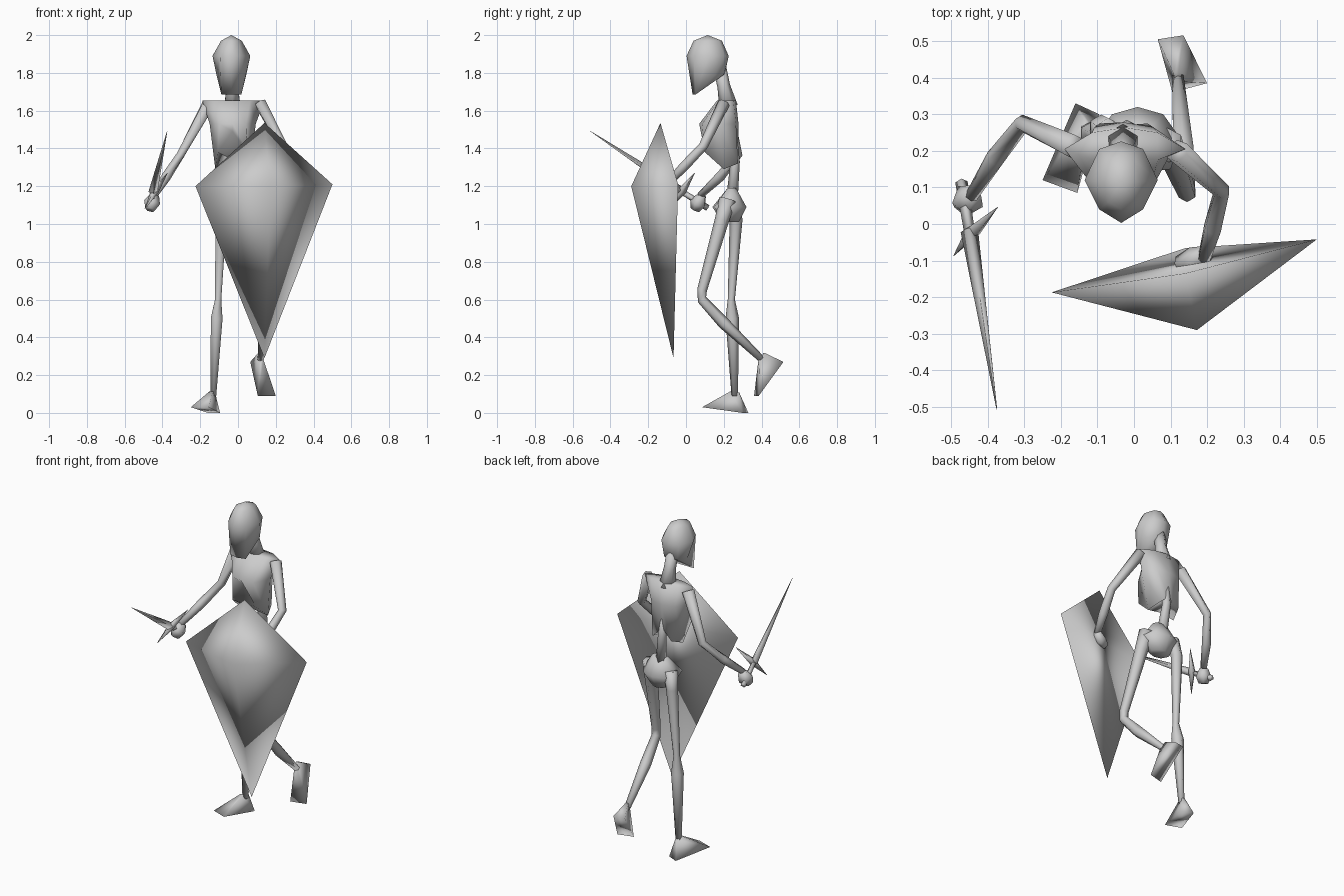
import bpy, bmesh, math
from mathutils import Vector

cube = bpy.data.objects.get("Cube")
if cube:
    bpy.data.objects.remove(cube, do_unlink=True)

grey = bpy.data.materials.new("plain_grey")
grey.use_nodes = True
grey.diffuse_color = (0.6, 0.6, 0.6, 1)
grey.node_tree.nodes["Principled BSDF"].inputs["Base Color"].default_value = grey.diffuse_color


def loft(name, rings):
    """Skin a list of point rings, capped; a ring of one point closes to a tip."""
    bm = bmesh.new()
    loops = [[bm.verts.new(p) for p in ring] for ring in rings]
    for a, b in zip(loops, loops[1:]):
        for i in range(len(a)):
            j = (i + 1) % len(a)
            if len(b) == 1:
                bm.faces.new((a[i], a[j], b[0]))
            else:
                bm.faces.new((a[i], a[j], b[j], b[i]))
    for loop in (loops[0], loops[-1]):
        if len(loop) > 2:
            bm.faces.new(loop)
    bmesh.ops.recalc_face_normals(bm, faces=bm.faces)
    mesh = bpy.data.meshes.new(name)
    bm.to_mesh(mesh)
    bm.free()
    mesh.shade_smooth()
    mesh.materials.append(grey)
    bpy.context.collection.objects.link(bpy.data.objects.new(name, mesh))


def limb(name, path, sides=6):
    """Tapered tube through (x, y, z, radius) stations."""
    pts = [Vector(p[:3]) for p in path]
    rings = []
    for i, p in enumerate(pts):
        t = (pts[min(i + 1, len(pts) - 1)] - pts[max(i - 1, 0)]).normalized()
        u = t.cross(Vector((1, 0, 0))).normalized()
        v = t.cross(u)
        r = path[i][3]
        angles = [math.tau * k / sides for k in range(sides)]
        rings.append([p + r * (u * math.cos(a) + v * math.sin(a)) for a in angles])
    loft(name, rings)


def mirrored(cx, half):
    """Full ring from a half outline that runs from front centre to back centre."""
    other = [(-x, y, z) for x, y, z in half[-2:0:-1]]
    return [(cx + x, y, z) for x, y, z in half + other]


def level(z, *points):
    return [(x, y, z) for x, y in points]


def foot(name, ankle, sole):
    sole = [Vector(p) for p in sole]
    mid = sum(sole, Vector()) / len(sole)
    loft(name, [[Vector(ankle) + (p - mid) * 0.2 for p in sole], sole])


# Head, with the jaw sloping down to the chin
HX = -0.035
loft("head", [
    mirrored(HX, [(0, .035, 1.685), (.053, .05, 1.685), (.078, .15, 1.785),
                  (.045, .2, 1.79), (0, .205, 1.79)]),
    mirrored(HX, level(1.89, (0, .003), (.06, .04), (.1, .12), (.06, .205), (0, .226))),
    mirrored(HX, level(1.97, (0, .04), (.035, .06), (.055, .115), (.035, .175), (0, .19))),
    [(HX, .115, 2.0)]])
limb("neck", [(-.035, .18, 1.82, .035), (-.03, .2, 1.73, .034), (-.03, .225, 1.62, .05)])

# Rib cage with wide shoulders and an arched lower front, then spine and pelvis
loft("rib_cage", [
    mirrored(-.025, level(1.655, (0, .165), (.09, .175), (.165, .205), (.09, .25), (0, .264))),
    mirrored(-.028, level(1.53, (0, .07), (.07, .085), (.122, .18), (.08, .265), (0, .278))),
    mirrored(-.028, [(0, .11, 1.49), (.08, .1, 1.38), (.092, .2, 1.29),
                     (.065, .275, 1.32), (0, .27, 1.38)])])
limb("spine", [(-.025, .24, 1.47, .03), (-.02, .26, 1.33, .025), (0, .245, 1.15, .03)])
loft("pelvis", [
    mirrored(.01, level(1.19, (0, .22), (.04, .22), (.05, .24), (.03, .26), (0, .265))),
    mirrored(.01, level(1.09, (0, .14), (.09, .15), (.12, .23), (.07, .3), (0, .32))),
    mirrored(.01, level(1.01, (0, .19), (.04, .2), (.06, .24), (.03, .27), (0, .28)))])

# Arms and hands
limb("right_arm", [(-.162, .21, 1.625, .035), (-.305, .275, 1.365, .024),
                   (-.38, .18, 1.25, .026), (-.445, .075, 1.15, .018)])
limb("right_hand", [(-.44, .085, 1.15, .025), (-.455, .065, 1.11, .046),
                    (-.465, .05, 1.075, .028)], 5)
limb("left_arm", [(.118, .2, 1.64, .033), (.24, .09, 1.41, .024),
                  (.215, -.01, 1.305, .026), (.19, -.1, 1.21, .018)])
limb("left_hand", [(.2, -.08, 1.22, .022), (.165, -.1, 1.19, .038),
                   (.12, -.11, 1.17, .022)], 5)

# Legs, the left one bent and lifted behind
limb("right_leg", [(-.07, .25, 1.12, .04), (-.09, .265, 1.02, .034),
                   (-.105, .24, .6, .019), (-.113, .245, .5, .036),
                   (-.13, .258, .09, .017)])
limb("left_leg", [(.09, .22, 1.13, .045), (.105, .19, 1.02, .038),
                  (.145, .085, .65, .026), (.145, .085, .6, .026),
                  (.135, .2, .475, .032), (.12, .4, .285, .018)])
foot("right_foot", (-.135, .258, .11),
     [(-.25, .12, .03), (-.155, .085, .03), (-.095, .3, 0), (-.16, .33, 0)])
foot("left_foot", (.12, .4, .3),
     [(.065, .505, .27), (.135, .516, .27), (.2, .385, .09), (.105, .36, .09)])

# Sword
limb("blade", [(-.45, -.02, 1.17, .024), (-.375, -.507, 1.492, .001)], 4)
limb("grip", [(-.45, -.02, 1.17, .015), (-.472, .115, 1.085, .017)], 4)
limb("guard", [(-.373, .046, 1.27, .001), (-.44, -.02, 1.175, .022),
               (-.493, -.087, 1.08, .001)], 4)

# Kite shield: flat back and a softly shaded front that rises to one point
loft("shield", [
    [(-.225, -.187, 1.2), (.14, -.135, 1.535), (.5, -.042, 1.21), (.14, -.066, .29)],
    [(.172, -.29, 1.2)]])
